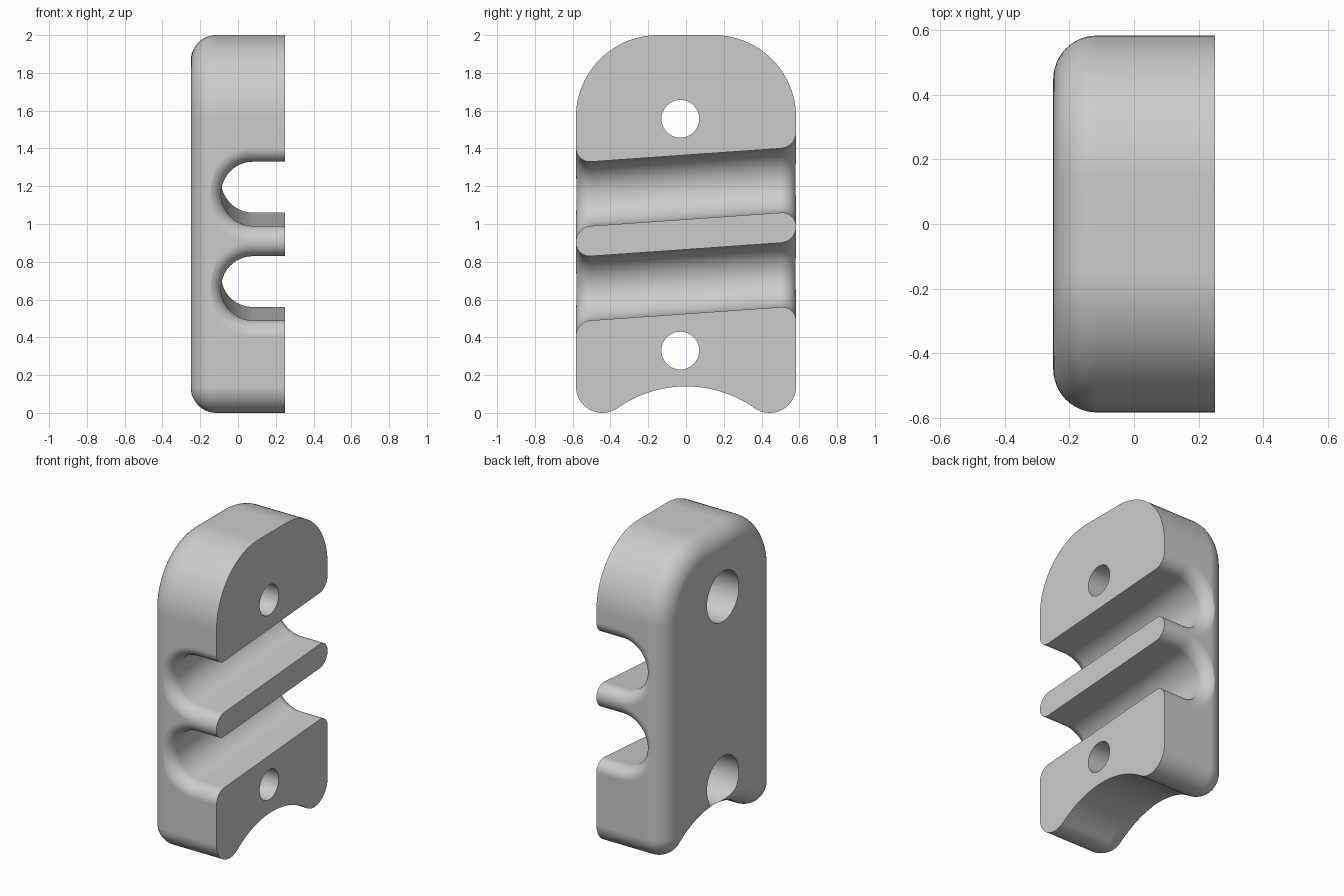
import bpy, bmesh
from math import sin, cos, pi, radians, atan2, sqrt

cube = bpy.data.objects.get("Cube")
if cube:
    bpy.data.objects.remove(cube, do_unlink=True)

HALF_T, HALF_W, HEIGHT = 0.25, 0.583, 2.0
EDGE_R = 0.135            # rounding of the rear rim
FOOT_R, TOP_R = 0.14, 0.435
SLOT_R, SLOT_X, SLOPE, LIP = 0.17, 0.08, 0.07, 0.08

grey = bpy.data.materials.new("plain grey")
grey.use_nodes = True
GREY = (0.6, 0.6, 0.6, 1)
grey.diffuse_color = GREY
grey.node_tree.nodes["Principled BSDF"].inputs["Base Color"].default_value = GREY


def arc(cy, cz, r, a0, a1, n):
    return [(cy + r * cos(a0 + (a1 - a0) * i / n), cz + r * sin(a0 + (a1 - a0) * i / n))
            for i in range(n + 1)]


def loft(name, rings):
    """Closed solid through a list of equal-length rings of points."""
    bm = bmesh.new()
    loops = [[bm.verts.new(p) for p in ring] for ring in rings]
    n = len(loops[0])
    for a, b in zip(loops, loops[1:]):
        for i in range(n):
            j = (i + 1) % n
            bm.faces.new((a[i], a[j], b[j], b[i]))
    bm.faces.new(loops[0])
    bm.faces.new(loops[-1])
    bmesh.ops.recalc_face_normals(bm, faces=bm.faces)
    mesh = bpy.data.meshes.new(name)
    bm.to_mesh(mesh)
    bm.free()
    mesh.materials.append(grey)
    obj = bpy.data.objects.new(name, mesh)
    bpy.context.collection.objects.link(obj)
    return obj


def outline(inset):
    """Block outline in y/z: round shoulders, round feet, arched underside."""
    foot_y, top_y, top_z = HALF_W - FOOT_R, HALF_W - TOP_R, HEIGHT - TOP_R
    arch_r = (foot_y ** 2 - FOOT_R ** 2) / (2 * FOOT_R)
    arch_z = FOOT_R - arch_r
    tilt = atan2(FOOT_R - arch_z, foot_y)
    foot, top = FOOT_R - inset, TOP_R - inset
    arch = arc(0, arch_z, arch_r + inset, pi - tilt, tilt, 32)
    return (arch[1:-1]
            + arc(foot_y, FOOT_R, foot, pi + tilt, 2 * pi, 20)
            + arc(top_y, top_z, top, 0, pi / 2, 24)
            + arc(-top_y, top_z, top, pi / 2, pi, 24)
            + arc(-foot_y, FOOT_R, foot, pi, 2 * pi - tilt, 20))


# Block with a rounded rear rim
layers = []
for i in range(13):
    a = pi / 2 * i / 12
    layers.append((-HALF_T + EDGE_R * (1 - sin(a)), EDGE_R * (1 - cos(a))))
layers = layers[::-1] + [(HALF_T, 0)]
layers = sorted(layers)
block = loft("clamp_block", [[(x, y, z) for y, z in outline(inset)] for x, inset in layers])


def slot(name, height):
    """Sloping round-bottomed channel that flares at both ends."""
    stations = [(HALF_W + 0.03, LIP * 0.99)]
    for i in range(13):
        a = pi / 2 * i / 12
        stations.append((HALF_W - LIP * (1 - cos(a)), LIP * 0.99 * (1 - sin(a))))
    ends = stations + [(-y, e) for y, e in reversed(stations)]
    rings = []
    for y, e in ends:
        r = SLOT_R + e
        section = [(0.4, r)] + arc(SLOT_X, 0, r, pi / 2, 3 * pi / 2, 40) + [(0.4, -r)]
        rings.append([(x, y, height + SLOPE * y + z) for x, z in section])
    return loft(name, rings)


def bore(name, height, radius, x0, x1):
    ring = arc(-0.03, height, radius, 0, 2 * pi, 48)[:-1]
    return loft(name, [[(x, y, z) for y, z in ring] for x in (x0, x1)])


cutters = [slot("lower_channel", 0.695), slot("upper_channel", 1.195)]
for side, z in (("lower", 0.33), ("upper", 1.557)):
    cutters.append(bore(side + "_bolt_hole", z, 0.1, -0.1, 0.4))
    cutters.append(bore(side + "_counterbore", z, 0.167, -0.4, 0.0))

# Cut the channels and bolt holes, then shade
bpy.ops.object.select_all(action='DESELECT')
bpy.context.view_layer.objects.active = block
block.select_set(True)
for cutter in cutters:
    cutter.hide_render = True
    mod = block.modifiers.new(cutter.name, 'BOOLEAN')
    mod.operation, mod.solver, mod.object = 'DIFFERENCE', 'EXACT', cutter
    bpy.ops.object.modifier_apply(modifier=mod.name)
for cutter in cutters:
    bpy.data.objects.remove(cutter, do_unlink=True)
bpy.ops.object.shade_smooth_by_angle(angle=radians(30))
weighted = block.modifiers.new("even_shading", 'WEIGHTED_NORMAL')
weighted.keep_sharp = True
